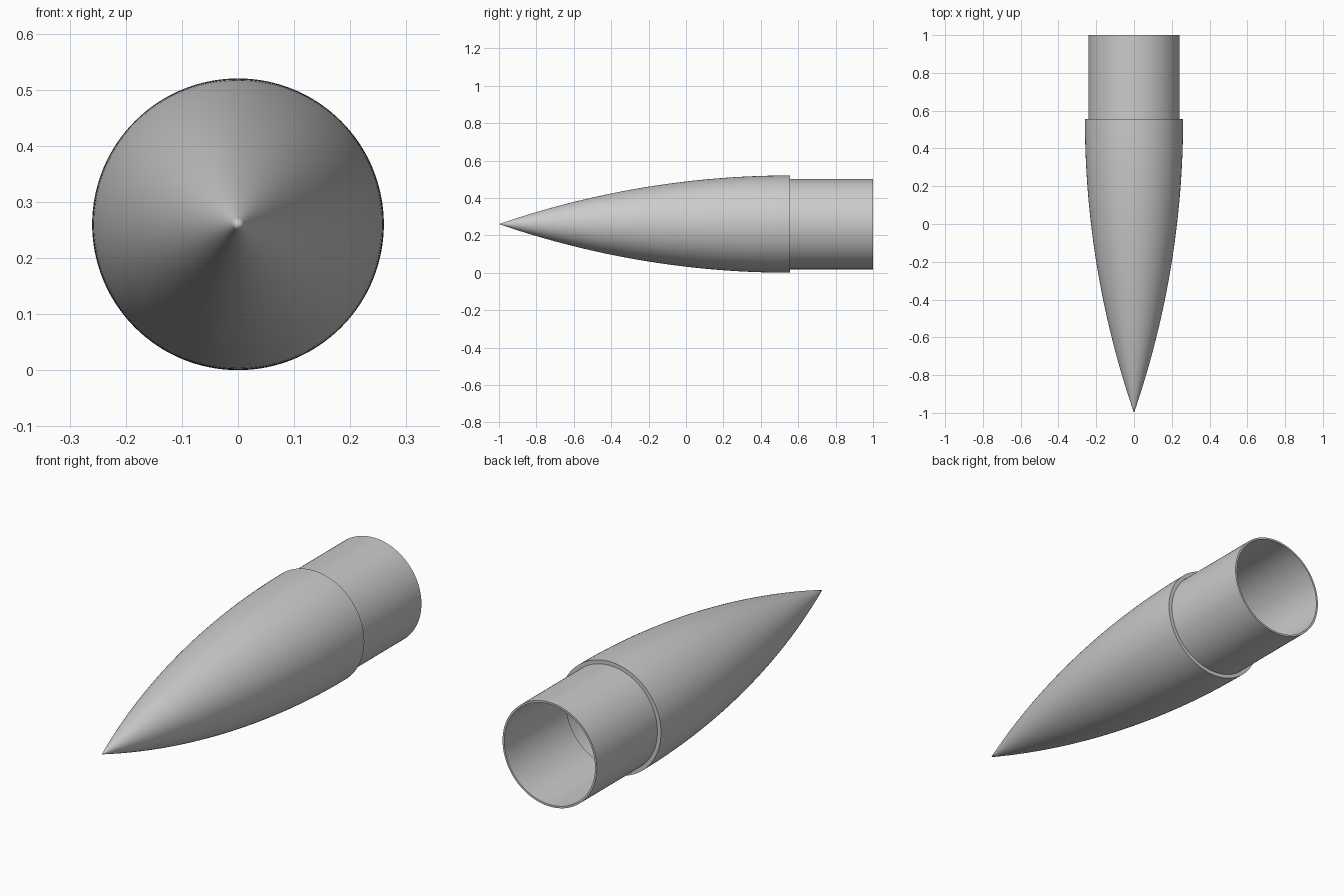
import bpy, bmesh, math

if "Cube" in bpy.data.objects:
    bpy.data.objects.remove(bpy.data.objects["Cube"])

SEGMENTS = 128
AXIS_Z = 0.26
TIP_Y, STEP_Y, END_Y = -1.0, 0.555, 1.0
NOSE_R, SHOULDER_R, WALL = 0.26, 0.242, 0.009


def ogive(length, radius, y_tip, steps=48):
    """Tangent ogive as (radius, y) points from tip to base."""
    rho = (radius ** 2 + length ** 2) / (2 * radius)
    pts = []
    for i in range(steps + 1):
        x = length * i / steps
        r = math.sqrt(rho ** 2 - (length - x) ** 2) + radius - rho
        pts.append((max(r, 0.0), y_tip + x))
    return pts


def lathe(name, profile):
    """Spin a (radius, y) profile around the horizontal y axis."""
    bm = bmesh.new()
    rings = []
    for r, y in profile:
        if r < 1e-5:
            rings.append([bm.verts.new((0, y, AXIS_Z))] * SEGMENTS)
        else:
            rings.append([bm.verts.new((r * math.cos(a), y, AXIS_Z + r * math.sin(a)))
                          for a in (2 * math.pi * k / SEGMENTS for k in range(SEGMENTS))])
    for a, b in zip(rings, rings[1:]):
        for k in range(SEGMENTS):
            n = (k + 1) % SEGMENTS
            bm.faces.new(list(dict.fromkeys((a[k], a[n], b[n], b[k]))))
    bmesh.ops.recalc_face_normals(bm, faces=bm.faces)
    mesh = bpy.data.meshes.new(name)
    bm.to_mesh(mesh)
    bm.free()
    obj = bpy.data.objects.new(name, mesh)
    bpy.context.collection.objects.link(obj)
    bpy.context.view_layer.objects.active = obj
    obj.select_set(True)
    bpy.ops.object.shade_smooth_by_angle(angle=math.radians(30))
    obj.select_set(False)
    return obj


# Hollow pointed shell with a stepped-down open shoulder
outer = ogive(STEP_Y - TIP_Y, NOSE_R, TIP_Y)
shoulder = [(SHOULDER_R, STEP_Y), (SHOULDER_R, END_Y),
            (SHOULDER_R - WALL, END_Y), (SHOULDER_R - WALL, STEP_Y - WALL)]
inner_tip = TIP_Y + 0.03
inner = ogive(STEP_Y - WALL - inner_tip, NOSE_R - WALL, inner_tip)[::-1]
lathe("nose_cone", outer + shoulder + inner)
